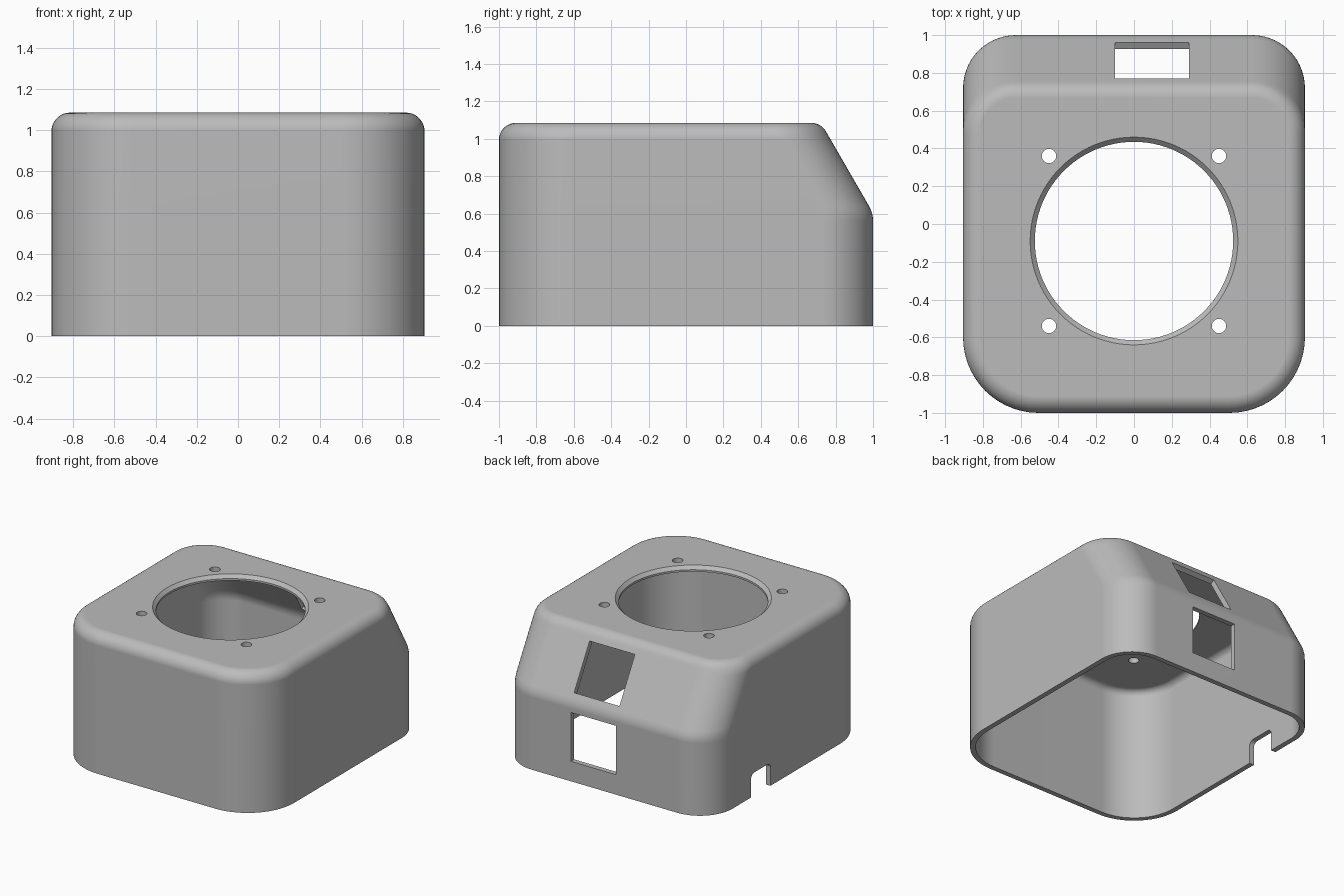
import bpy
import bmesh
import math
from mathutils import Matrix, Vector

if "Cube" in bpy.data.objects:
    bpy.data.objects.remove(bpy.data.objects["Cube"])

HALF_X, WALL = 0.905, 0.04
FRONT_R, BACK_R = 0.40, 0.28      # plan corner radii
FILLET, FILLET_Z = 0.09, 0.995    # top edge rounding
SLOPE = math.tan(math.radians(30))
SEGS = 14


def back_y(z, t):
    """Back edge of the section at height z, for a skin offset inward by t."""
    r = FILLET - t
    if z > FILLET_Z + r / 2:
        return 0.67 + math.sqrt(max(0, r * r - (z - FILLET_Z) ** 2))
    slope = 0.748 + (1.04 - z) * SLOPE - t / math.cos(math.radians(30))
    wall, w = 1 - t, 0.04
    u = (wall - slope) / SLOPE    # height above the crease, blended over +-w
    if abs(u) < w:
        return wall - SLOPE * (u + w) ** 2 / (4 * w)
    return min(wall, slope)


def section(bm, z, t):
    """Rounded rectangle ring at height z."""
    r = FILLET - t
    d = t
    if z > FILLET_Z:
        d += r - math.sqrt(max(0, r * r - (z - FILLET_Z) ** 2))
    hx, yb, yf = HALF_X - d, back_y(z, t), -1 + d
    ring = []
    corners = [(1, 1, BACK_R), (-1, 1, BACK_R), (-1, -1, FRONT_R), (1, -1, FRONT_R)]
    for k, (sx, sy, rad) in enumerate(corners):
        rad -= d
        cx = sx * (hx - rad)
        cy = yb - rad if sy > 0 else yf + rad
        for i in range(SEGS + 1):
            a = math.pi / 2 * (k + i / SEGS)
            ring.append(bm.verts.new((cx + rad * math.cos(a), cy + rad * math.sin(a), z)))
    return ring


def bridge(bm, a, b):
    n = len(a)
    for i in range(n):
        j = (i + 1) % n
        bm.faces.new((a[i], a[j], b[j], b[i]))


def skin(bm, t):
    """Loft one capped skin and return its bottom ring."""
    crease = 0.604 - t * 0.27
    levels = [0] + [crease - 0.04 + 0.08 * i / 6 for i in range(7)]
    levels += [FILLET_Z + (FILLET - t) * math.sin(math.radians(a)) for a in range(0, 91, 10)]
    rings = [section(bm, z, t) for z in levels]
    for a, b in zip(rings, rings[1:]):
        bridge(bm, a, b)
    bm.faces.new(rings[-1])
    return rings[0]


def new_object(name, bm):
    bmesh.ops.recalc_face_normals(bm, faces=bm.faces[:])
    mesh = bpy.data.meshes.new(name)
    bm.to_mesh(mesh)
    bm.free()
    ob = bpy.data.objects.new(name, mesh)
    bpy.context.collection.objects.link(ob)
    return ob


# Hollow housing, open underneath
bm = bmesh.new()
bridge(bm, skin(bm, 0), skin(bm, WALL))
housing = new_object("housing", bm)


def cut(bm):
    """Subtract a cutter mesh from the housing."""
    cutter = new_object("cutter", bm)
    cutter.hide_render = True
    mod = housing.modifiers.new("cut", "BOOLEAN")
    mod.operation, mod.solver, mod.object = "DIFFERENCE", "EXACT", cutter
    bpy.context.view_layer.objects.active = housing
    bpy.ops.object.modifier_apply(modifier=mod.name)
    bpy.data.objects.remove(cutter)


def cut_round(x, y, z0, z1, r0, r1, sides):
    bm = bmesh.new()
    bmesh.ops.create_cone(bm, cap_ends=True, segments=sides, radius1=r0, radius2=r1,
                          depth=z1 - z0, matrix=Matrix.Translation((x, y, (z0 + z1) / 2)))
    cut(bm)


def cut_box(center, size, tilt=0, round_x=0):
    bm = bmesh.new()
    bmesh.ops.create_cube(bm, size=1, matrix=Matrix.Diagonal((*size, 1)))
    if round_x:
        top = [e for e in bm.edges if all(v.co.z > 0 for v in e.verts)
               and abs(e.verts[0].co.x - e.verts[1].co.x) > 0.01]
        bmesh.ops.bevel(bm, geom=top, offset=round_x, segments=6, profile=0.5, affect="EDGES")
    bm.transform(Matrix.Translation(Vector(center)) @ Matrix.Rotation(tilt, 4, "X"))
    cut(bm)


# Large round opening with a chamfered rim
cut_round(0, -0.09, 0.9, 1.2, 0.525, 0.525, 96)
cut_round(0, -0.09, 1.035, 1.11, 0.5, 0.575, 96)

# Four screw holes
for sx in (-1, 1):
    for sy in (-1, 1):
        cut_round(0.45 * sx, -0.09 + 0.45 * sy, 0.9, 1.2, 0.038, 0.038, 24)

# Windows in the slope and the back wall
cut_box((0.095, 0.865, 0.8375), (0.39, 0.2, 0.38), tilt=math.radians(30))
cut_box((0.095, 1.0, 0.345), (0.39, 0.2, 0.38))

# Cable notch in the side wall
cut_box((-HALF_X, 0.375, 0.04), (0.2, 0.24, 0.28), round_x=0.04)

# Material
grey = bpy.data.materials.new("plain grey")
grey.use_nodes = True
colour = (0.5, 0.5, 0.5, 1)
grey.diffuse_color = colour
grey.node_tree.nodes["Principled BSDF"].inputs["Base Color"].default_value = colour
housing.data.materials.clear()
housing.data.materials.append(grey)
for p in housing.data.polygons:
    p.material_index = 0

# Smooth shading with crisp cut edges
bpy.ops.object.select_all(action="DESELECT")
housing.select_set(True)
bpy.context.view_layer.objects.active = housing
bpy.ops.object.shade_smooth_by_angle(angle=math.radians(30))
housing.modifiers.new("flat_normals", "WEIGHTED_NORMAL").keep_sharp = True
